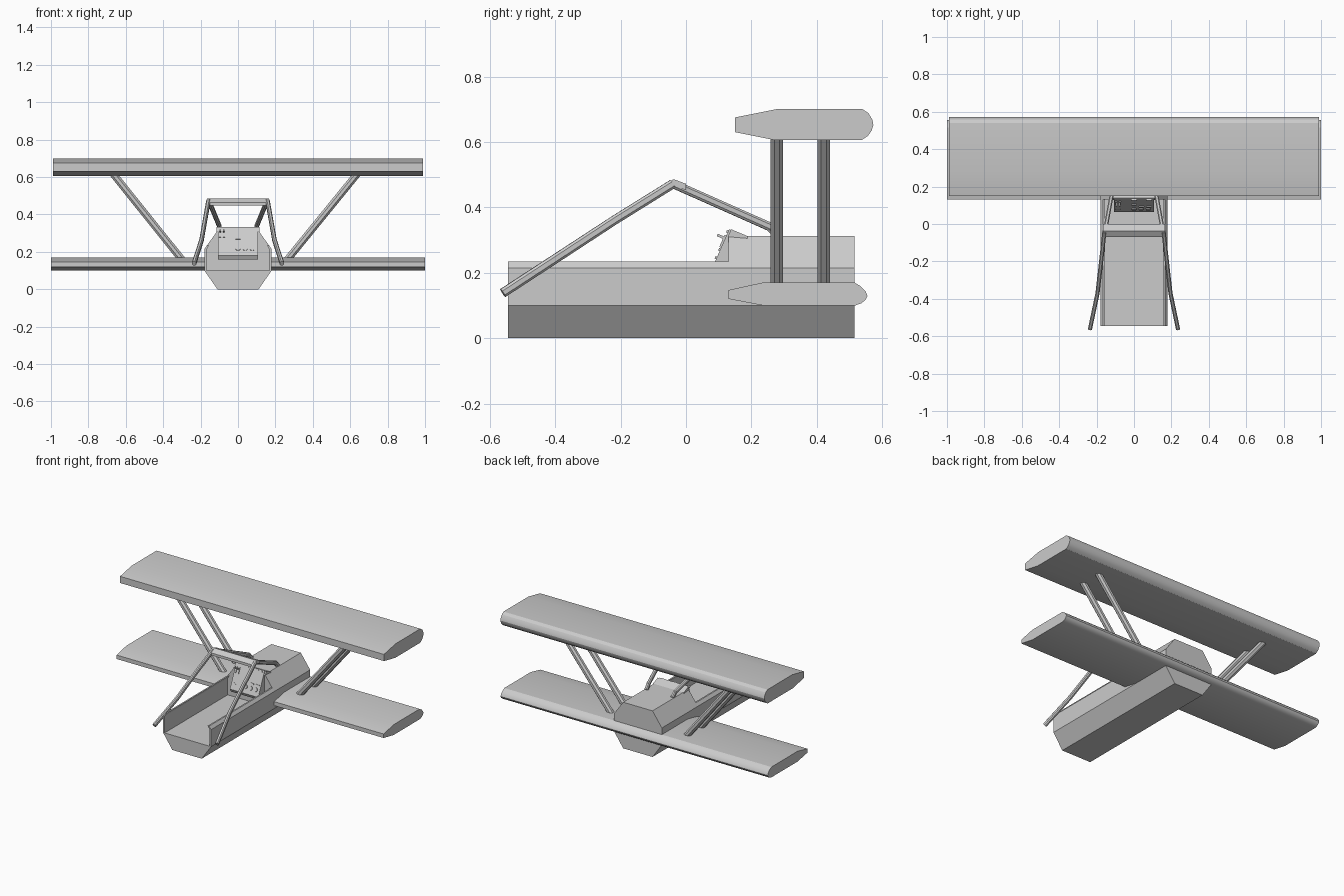
import bpy, bmesh, math
from mathutils import Vector

if "Cube" in bpy.data.objects:
    bpy.data.objects.remove(bpy.data.objects["Cube"])


def finish(name, bm, smooth=False):
    bmesh.ops.recalc_face_normals(bm, faces=bm.faces[:])
    me = bpy.data.meshes.new(name)
    bm.to_mesh(me)
    bm.free()
    ob = bpy.data.objects.new(name, me)
    bpy.context.collection.objects.link(ob)
    if smooth:
        bpy.ops.object.select_all(action='DESELECT')
        ob.select_set(True)
        bpy.context.view_layer.objects.active = ob
        bpy.ops.object.shade_smooth_by_angle(angle=math.radians(25))
    return ob


def loft(name, a, b, smooth=False):
    """Solid between two matching rings of points."""
    bm = bmesh.new()
    va = [bm.verts.new(p) for p in a]
    vb = [bm.verts.new(p) for p in b]
    n = len(va)
    for i in range(n):
        j = (i + 1) % n
        bm.faces.new((va[i], va[j], vb[j], vb[i]))
    bm.faces.new(va[::-1])
    bm.faces.new(vb)
    return finish(name, bm, smooth)


def along_x(name, prof, x0, x1, smooth=False):
    return loft(name, [(x0, y, z) for y, z in prof], [(x1, y, z) for y, z in prof], smooth)


def along_y(name, half, y0, y1):
    prof = half + [(-x, z) for x, z in reversed(half)]
    return loft(name, [(x, y0, z) for x, z in prof], [(x, y1, z) for x, z in prof])


def bar(name, pts, w, t):
    """Flat-sided bar swept along a path lying mostly in the yz plane."""
    pts = [Vector(p) for p in pts]
    bm = bmesh.new()
    rings = []
    for i, p in enumerate(pts):
        d = (pts[min(i + 1, len(pts) - 1)] - pts[max(i - 1, 0)]).normalized()
        s = d.cross(Vector((0, 0, 1))).normalized()
        u = s.cross(d)
        rings.append([bm.verts.new(p + s * a * w / 2 + u * b * t / 2)
                      for a, b in ((-1, -.5), (-.5, -1), (.5, -1), (1, -.5), (1, .5), (.5, 1), (-.5, 1), (-1, .5))])
    for r, q in zip(rings, rings[1:]):
        for i in range(8):
            bm.faces.new((r[i], r[(i + 1) % 8], q[(i + 1) % 8], q[i]))
    bm.faces.new(rings[0])
    bm.faces.new(rings[-1])
    return finish(name, bm)


# Fuselage: open cockpit tub, then closed nose
along_y("cockpit_tub", [(.11, 0), (.18, .10), (.18, .215), (.165, .235),
                        (.155, .235), (.168, .213), (.168, .10)], -.545, .13)
along_y("nose_body", [(.11, 0), (.18, .10), (.18, .215), (.11, .312)], .13, .515)

# Wings with rounded leading edges
along_x("upper_wing", [(.15, .63), (.15, .675), (.275, .70), (.54, .70), (.558, .688), (.57, .668),
                       (.573, .652), (.568, .635), (.556, .618), (.538, .606), (.27, .606)], -.988, .988, True)
along_x("lower_wing", [(.13, .12), (.13, .147), (.235, .17), (.515, .17), (.535, .158), (.55, .142),
                       (.555, .128), (.55, .118), (.537, .107), (.518, .10), (.235, .10)], -1, 1, True)

# Interplane struts
for side in (-1, 1):
    for k, y in enumerate((.278, .421)):
        ring = [(.027 * math.cos(math.radians(22.5 + 45 * i)),
                 .021 * math.sin(math.radians(22.5 + 45 * i))) for i in range(8)]
        xb, xt = side * .275 - .018, side * .655 - .015
        loft(f"strut_{side}_{k}", [(xb + a, y + b, .15) for a, b in ring],
             [(xt + a, y + b, .62) for a, b in ring])

# Cockpit frame: long rear legs, crossbar, forward legs
along_x("frame_crossbar", [(-.07, .465), (-.038, .486), (.0, .472), (.0, .453), (-.038, .464), (-.07, .448)],
        -.166, .166)
for s in (-1, 1):
    bar(f"frame_rear_leg_{s}", [(s * .235, -.56, .138), (s * .195, -.37, .262), (s * .178, -.22, .36),
                                (s * .158, -.04, .472)], .022, .028)
    bar(f"frame_front_leg_{s}", [(s * .155, -.04, .472), (s * .10, .262, .338)], .022, .026)
    bar(f"frame_foot_{s}", [(s * .10, .255, .341), (s * .098, .285, .31)], .022, .026)

# Slanted instrument panel and cowl lip
along_x("instrument_panel", [(.065, .18), (.132, .333), (.15, .325), (.15, .16), (.075, .16)], -.106, .106)
along_x("windscreen_lip", [(.128, .31), (.138, .333), (.188, .312), (.188, .305)], -.115, .115)


# Panel fittings, placed on the sloping panel face
slope = math.atan2(.153, .067)


def on_panel(name, x, z, w, h, depth, sides=4):
    y = .065 + (z - .18) * .067 / .153
    n = Vector((0, -math.sin(slope), math.cos(slope)))
    u = Vector((0, math.cos(slope), math.sin(slope)))
    c = Vector((x, y, z))
    off = math.pi / sides
    k = 1 / math.cos(off)
    ring = [Vector((w / 2 * k * math.cos(off + math.tau * i / sides), 0, 0))
            + u * (h / 2 * k * math.sin(off + math.tau * i / sides)) for i in range(sides)]
    loft(name, [c + p - n * .004 for p in ring], [c + p + n * depth for p in ring])


for i, x in enumerate((0, .038, .076)):
    on_panel(f"gauge_{i}", x, .218, .026, .026, .006, 12)
for i, x in enumerate((-.096, -.075)):
    on_panel(f"lever_slot_{i}", x, .295, .012, .04, .006)
    on_panel(f"lever_{i}", x, .305, .008, .008, .026)
for i, (x, z) in enumerate(((0, .325), (.08, .325), (0, .27), (.08, .245), (-.085, .218), (.04, .245))):
    on_panel(f"switch_row_{i}", x, z, .028, .008, .005)
